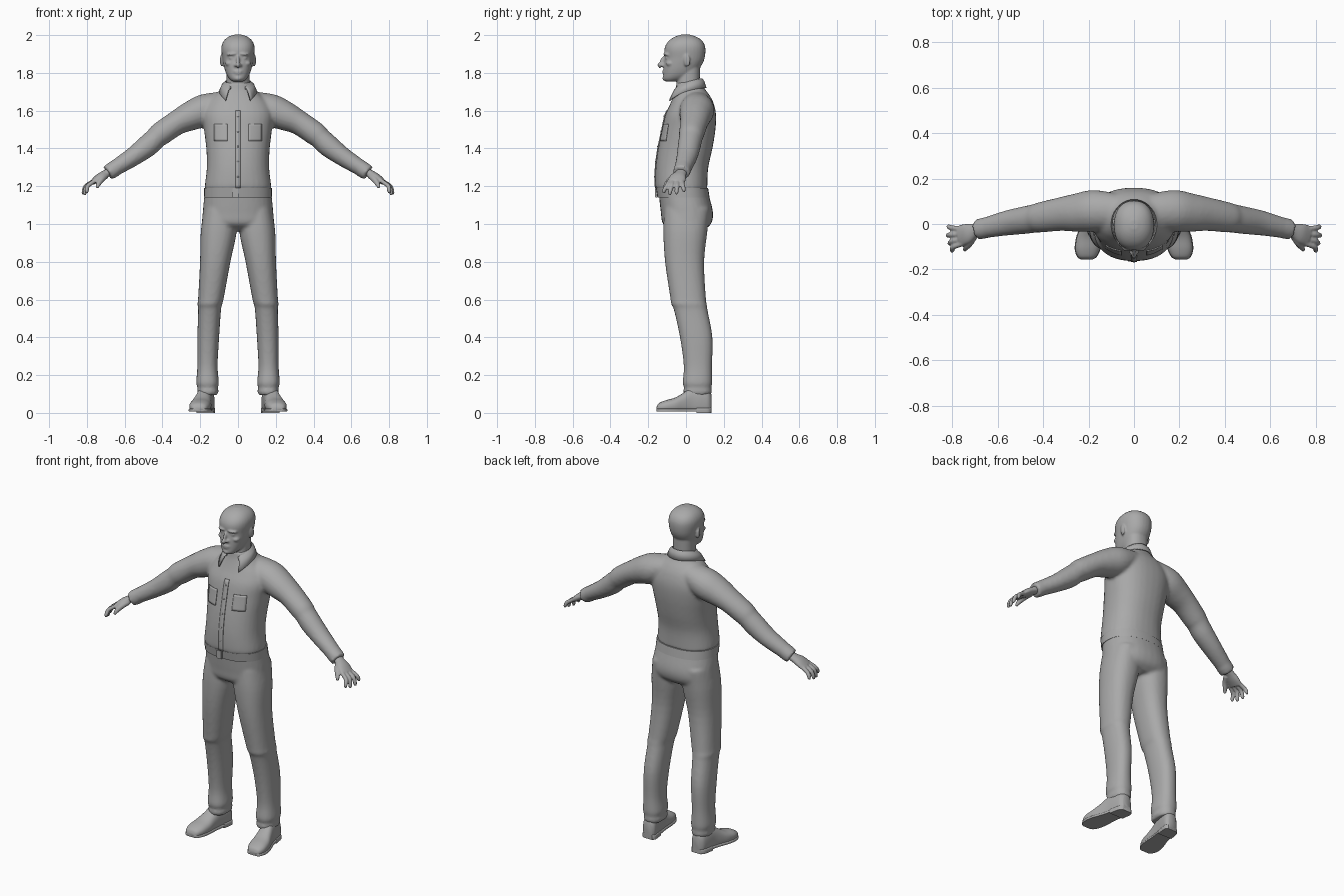
import bpy, bmesh, math
from mathutils import Vector, Matrix

if "Cube" in bpy.data.objects:
    bpy.data.objects.remove(bpy.data.objects["Cube"])

grey = bpy.data.materials.new("plain grey")
grey.diffuse_color = (0.4, 0.4, 0.4, 1)
grey.use_nodes = True
grey.node_tree.nodes["Principled BSDF"].inputs["Base Color"].default_value = grey.diffuse_color
SIDES = (-1, 1)


def finish(bm, name, voxel=0, smooth=0, solid=0, angle=40):
    """Turn a bmesh into an object, optionally fused by remeshing."""
    bmesh.ops.recalc_face_normals(bm, faces=bm.faces)
    me = bpy.data.meshes.new(name)
    bm.to_mesh(me)
    bm.free()
    me.materials.append(grey)
    ob = bpy.data.objects.new(name, me)
    bpy.context.collection.objects.link(ob)
    if solid:
        m = ob.modifiers.new("thickness", 'SOLIDIFY')
        m.thickness, m.offset = solid, 0
    if voxel:
        m = ob.modifiers.new("fuse", 'REMESH')
        m.mode, m.voxel_size, m.use_smooth_shade = 'VOXEL', voxel, True
        m = ob.modifiers.new("soften", 'SMOOTH')
        m.factor, m.iterations = 0.5, smooth
    else:
        bpy.ops.object.select_all(action='DESELECT')
        ob.select_set(True)
        bpy.context.view_layer.objects.active = ob
        bpy.ops.object.shade_smooth_by_angle(angle=math.radians(angle))
    return ob


def spline(rows, steps=4):
    """Catmull-Rom resampling of section rows."""
    rows = [Vector(r) for r in rows]
    p = [rows[0]] + rows + [rows[-1]]
    out = []
    for i in range(1, len(p) - 2):
        a, b, c, d = p[i - 1:i + 3]
        for k in range(steps):
            t = k / steps
            out.append(0.5 * (2 * b + (c - a) * t + (2 * a - 5 * b + 4 * c - d) * t * t
                              + (3 * b - a - 3 * c + d) * t ** 3))
    return out + [rows[-1]]


def skin(bm, rings):
    vs = [[bm.verts.new(p) for p in r] for r in rings]
    n = len(vs[0])
    for a, b in zip(vs, vs[1:]):
        for i in range(n):
            bm.faces.new((a[i], a[(i + 1) % n], b[(i + 1) % n], b[i]))
    bm.faces.new(vs[0])
    bm.faces.new(vs[-1][::-1])


def oval(n=2.3, count=32):
    pts = []
    for i in range(count):
        a = math.tau * i / count
        c, s = math.cos(a), math.sin(a)
        pts.append((math.copysign(abs(c) ** (2 / n), c), math.copysign(abs(s) ** (2 / n), s)))
    return pts


def column(bm, rows, n=2.3, steps=4):
    """Upright loft; row = z, x left, x right, y front, y back."""
    skin(bm, [[((l + r) / 2 + c * (r - l) / 2, (f + b) / 2 + s * (b - f) / 2, z)
               for c, s in oval(n)] for z, l, r, f, b in spline(rows, steps)])


def sym(rows):
    return [(z, -w, w, f, b) for z, w, f, b in rows]


def tube(bm, rows, side=1, steps=4):
    """Limb along a path; row = x, y, z, radius up, radius front-back."""
    rows = spline(rows, steps)
    pts = [Vector((side * r[0], r[1], r[2])) for r in rows]
    rings = []
    for i, r in enumerate(rows):
        t = (pts[min(i + 1, len(pts) - 1)] - pts[max(i - 1, 0)]).normalized()
        v = Vector((0, 1, 0))
        v = (v - t * v.dot(t)).normalized()
        u = t.cross(v)
        rings.append([pts[i] + u * c * r[3] + v * s * r[4] for c, s in oval(2, 20)])
    skin(bm, rings)


def ball(bm, loc, size, rot=(0, 0, 0)):
    m = Matrix.Translation(loc)
    for ang, ax in zip(rot, 'XYZ'):
        m = m @ Matrix.Rotation(ang, 4, ax)
    m = m @ Matrix.Diagonal((*size, 1))
    bmesh.ops.create_uvsphere(bm, u_segments=16, v_segments=10, radius=1, matrix=m)


# Shirt: torso and both sleeves fused together
TORSO = [(1.18, .177, -.157, .114), (1.21, .175, -.163, .113), (1.3, .165, -.161, .118),
         (1.4, .168, -.148, .14), (1.5, .18, -.127, .156), (1.58, .188, -.109, .159),
         (1.64, .165, -.082, .146), (1.68, .125, -.066, .126), (1.715, .09, -.055, .1),
         (1.75, .068, -.05, .085)]
bm = bmesh.new()
column(bm, sym(TORSO))
for s in SIDES:
    tube(bm, [(.07, .055, 1.645, .06, .075), (.17, .058, 1.605, .085, .092),
              (.25, .05, 1.572, .078, .085), (.325, .043, 1.535, .065, .074),
              (.41, .029, 1.477, .063, .067), (.435, .025, 1.455, .058, .063),
              (.48, .017, 1.413, .059, .061), (.55, .006, 1.36, .051, .056),
              (.62, -.009, 1.315, .045, .049), (.69, -.025, 1.272, .039, .042)], s)
    tube(bm, [(.655, -.017, 1.292, .044, .047), (.69, -.025, 1.27, .042, .045)], s)
finish(bm, "shirt", 0.0095, 5)


def front_y(x, z):
    """Front surface of the torso."""
    rows = spline([(r[0], r[1], r[2], r[3]) for r in TORSO], 6)
    z0, w, f, b = min(rows, key=lambda r: abs(r[0] - z))
    for p, q in zip(rows, rows[1:]):
        if p[0] <= z <= q[0]:
            _, w, f, b = p.lerp(q, (z - p[0]) / (q[0] - p[0]))
    return (f + b) / 2 - (b - f) / 2 * (1 - min(abs(x) / w, 1) ** 2.3) ** (1 / 2.3)


def patch(name, x0, x1, z0, z1, nx, nz):
    bm = bmesh.new()
    g = [[bm.verts.new((x, front_y(x, z) - .001, z))
          for x in [x0 + (x1 - x0) * i / nx for i in range(nx + 1)]]
         for z in [z0 + (z1 - z0) * j / nz for j in range(nz + 1)]]
    for a, b in zip(g, g[1:]):
        for i in range(nx):
            bm.faces.new((a[i], a[i + 1], b[i + 1], b[i]))
    finish(bm, name, solid=0.006)


# Button strip, buttons and chest pockets
patch("button_strip", -.014, .014, 1.19, 1.6, 2, 24)
for s, n in zip(SIDES, ("right", "left")):
    patch(n + "_pocket", s * .055, s * .125, 1.44, 1.53, 6, 8)
bm = bmesh.new()
for i in range(5):
    z = 1.25 + .08 * i
    ball(bm, (0, front_y(0, z) - .004, z), (.005, .003, .005))
finish(bm, "buttons")

# Folded collar with two points at the front
bm = bmesh.new()
rings = []
for i in range(29):
    f = abs(i - 14) / 14
    a = math.radians(145) * (i - 14) / 14
    sx, cy = math.sin(a), math.cos(a)
    rows = [(.064, .068, 1.735 - .055 * f), (.067, .075, 1.768 - .045 * f ** 2),
            (.076 + .01 * f, .083 + .004 * f, 1.757 - .05 * f ** 2),
            (.092 + .022 * f ** 3, .095 + .024 * f ** 3, 1.72 - .067 * f ** 3)]
    rings.append([bm.verts.new((rx * sx, .01 + ry * cy, z)) for rx, ry, z in rows])
for a, b in zip(rings, rings[1:]):
    for k in range(3):
        bm.faces.new((a[k], a[k + 1], b[k + 1], b[k]))
finish(bm, "collar", solid=0.007, angle=50)

# Trousers: hips and two legs
bm = bmesh.new()
column(bm, sym([(1.19, .173, -.146, .112), (1.15, .178, -.143, .122), (1.06, .187, -.133, .143),
                (1.0, .185, -.122, .132), (.965, .13, -.07, .09)]))
for s in SIDES:
    leg = [(1.08, .01, .18, -.115, .125), (.96, .007, .197, -.12, .113),
           (.8, .04, .201, -.111, .096), (.61, .075, .211, -.083, .105),
           (.575, .084, .215, -.078, .11), (.545, .09, .211, -.064, .114),
           (.4, .1, .215, -.032, .14), (.25, .108, .215, -.012, .138),
           (.16, .101, .221, -.018, .139), (.135, .107, .214, -.01, .134),
           (.115, .103, .217, -.015, .137), (.095, .108, .212, -.01, .132)]
    column(bm, [(z, min(s * a, s * b), max(s * a, s * b), f, k) for z, a, b, f, k in leg])
finish(bm, "trousers", 0.0095, 4)

# Belt and buckle
bm = bmesh.new()
column(bm, sym([(1.14, .181, -.151, .125), (1.19, .179, -.159, .117)]), steps=1)
finish(bm, "belt")
bm = bmesh.new()
bmesh.ops.create_cube(bm, size=1, matrix=Matrix.Translation((-.012, -.158, 1.165))
                      @ Matrix.Diagonal((.034, .014, .052, 1)))
bmesh.ops.bevel(bm, geom=bm.edges[:], offset=.003, segments=2, affect='EDGES')
finish(bm, "buckle")

# Head with neck, facial features and ears
bm = bmesh.new()
column(bm, sym([(1.65, .06, -.045, .07), (1.74, .06, -.05, .072), (1.83, .062, -.04, .075)]))
column(bm, sym([(1.755, .028, -.11, -.05), (1.768, .045, -.12, 0), (1.79, .06, -.12, .04),
                (1.82, .071, -.119, .068), (1.85, .078, -.117, .088), (1.88, .083, -.113, .099),
                (1.92, .088, -.115, .103), (1.95, .085, -.106, .098), (1.975, .071, -.085, .081),
                (1.993, .047, -.055, .05), (2.003, .015, -.022, .017)]), 2.25)
ball(bm, (0, -.128, 1.857), (.009, .012, .036), (-.35, 0, 0))
ball(bm, (0, -.136, 1.842), (.012, .017, .011))
ball(bm, (0, -.114, 1.808), (.027, .012, .007))
ball(bm, (0, -.112, 1.797), (.023, .013, .006))
ball(bm, (0, -.109, 1.771), (.022, .016, .014))
for s in SIDES:
    ball(bm, (s * .013, -.122, 1.84), (.009, .012, .008))
    ball(bm, (s * .035, -.104, 1.899), (.028, .016, .007), (0, s * .1, s * .35))
    ball(bm, (s * .034, -.099, 1.879), (.015, .012, .007))
    ball(bm, (s * .046, -.083, 1.85), (.022, .024, .016))
    ball(bm, (s * .086, .004, 1.866), (.008, .02, .034), (.15, 0, s * -.3))
finish(bm, "head", 0.0055, 3)

# Hands: palm, four fingers and thumb
for s, n in zip(SIDES, ("right", "left")):
    bm = bmesh.new()
    tube(bm, [(.66, -.02, 1.286, .024, .029), (.70, -.028, 1.266, .021, .031),
              (.735, -.042, 1.246, .021, .044), (.768, -.053, 1.222, .015, .046)], s)
    for y0, y1, x1, z1 in [(-.086, -.116, .802, 1.163), (-.066, -.085, .812, 1.153),
                           (-.044, -.05, .82, 1.156), (-.022, -.012, .817, 1.168)]:
        mx = (.762 + x1) / 2 + .012
        tube(bm, [(.752, y0, 1.232, .011, .011), (mx, (y0 + y1) / 2, 1.203, .0115, .0115),
                  (x1 - .002, y1, z1 + .014, .0105, .0105), (x1, y1, z1, .006, .006)], s)
    tube(bm, [(.7, -.045, 1.256, .017, .017), (.72, -.08, 1.238, .016, .015),
              (.738, -.103, 1.213, .013, .012), (.746, -.116, 1.192, .007, .007)], s)
    finish(bm, n + "_hand", 0.005, 2)

# Shoes: rounded upper, thin sole and heel block; row = y, x centre, half width, top
SHOE = [(-.156, .208, .022, .03), (-.145, .207, .04, .05), (-.11, .204, .054, .066),
        (-.06, .197, .055, .08), (-.015, .188, .048, .105), (.03, .178, .043, .135),
        (.08, .17, .043, .14), (.118, .164, .04, .125), (.134, .162, .026, .1)]


def shoe_loft(bm, s, rows, z0, z1=None, grow=0.0):
    """Loft along the foot with a flat underside."""
    skin(bm, [[(s * (cx + c * (w + grow)), y, z0 + max(0, (v + .55) / 1.55) * ((z1 or top) - z0))
               for c, v in oval(5 if z1 else 2.4)] for y, cx, w, top in rows])


for s, n in zip(SIDES, ("right", "left")):
    bm = bmesh.new()
    shoe_loft(bm, s, spline(SHOE, 4), .014)
    finish(bm, n + "_shoe", angle=60)
    bm = bmesh.new()
    shoe_loft(bm, s, spline(SHOE, 4), .008, .024, .003)
    shoe_loft(bm, s, [r for r in spline(SHOE, 4) if r[0] > .05], 0, .03, .003)
    finish(bm, n + "_sole")
